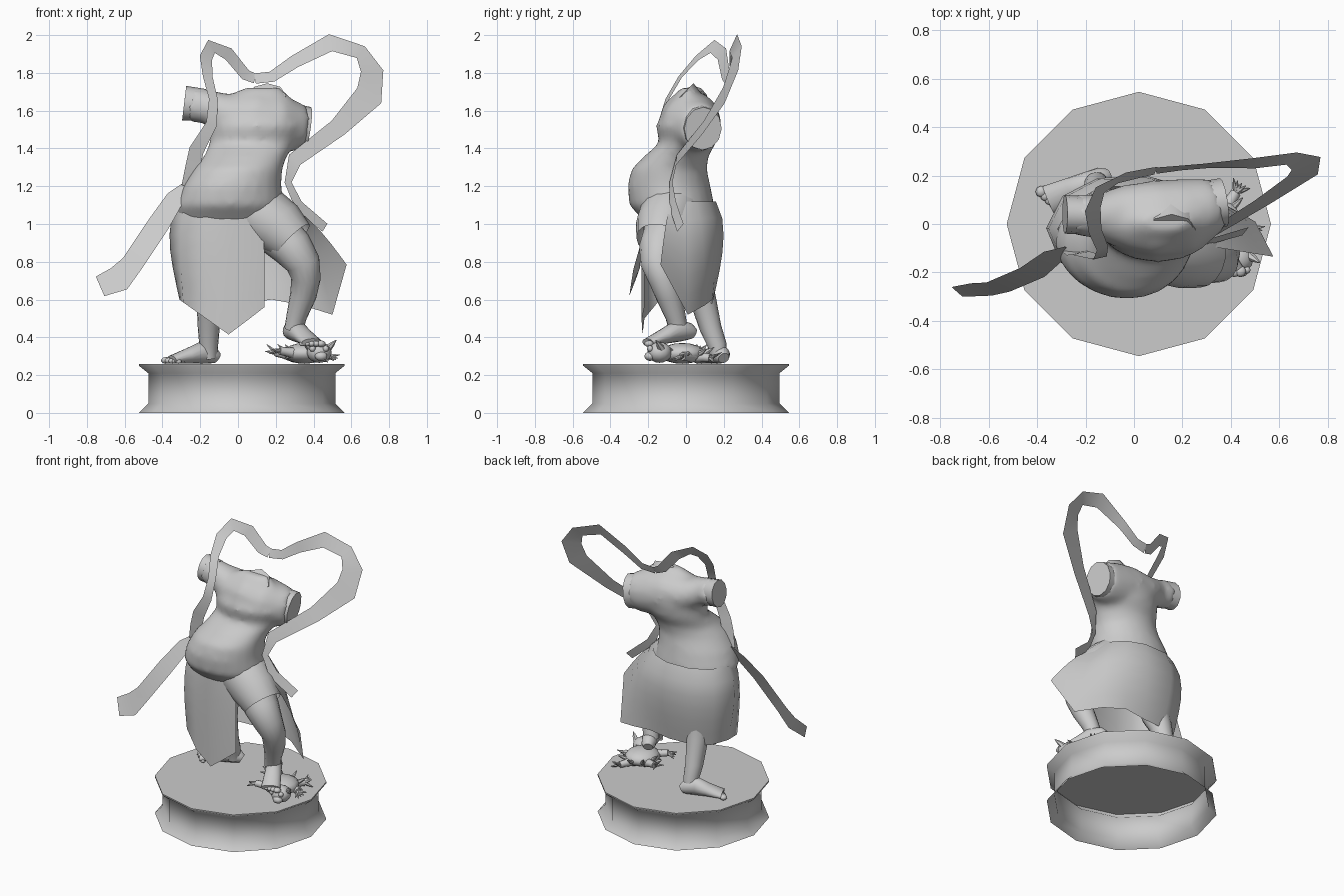
import bpy, bmesh, math, random
from mathutils import Vector

random.seed(4)
cube = bpy.data.objects.get("Cube")
if cube:
    bpy.data.objects.remove(cube, do_unlink=True)

stone = bpy.data.materials.new("grey stone")
stone.use_nodes = True
colour = (0.6, 0.6, 0.6, 1)
stone.diffuse_color = colour
stone.node_tree.nodes["Principled BSDF"].inputs["Base Color"].default_value = colour

X, Y, Z = Vector((1, 0, 0)), Vector((0, 1, 0)), Vector((0, 0, 1))


def finish(name, bm, angle=50):
    """Turn a bmesh into a shaded object."""
    bmesh.ops.recalc_face_normals(bm, faces=bm.faces)
    mesh = bpy.data.meshes.new(name)
    bm.to_mesh(mesh)
    bm.free()
    mesh.materials.append(stone)
    obj = bpy.data.objects.new(name, mesh)
    bpy.context.collection.objects.link(obj)
    bpy.ops.object.select_all(action='DESELECT')
    obj.select_set(True)
    bpy.context.view_layer.objects.active = obj
    bpy.ops.object.shade_smooth_by_angle(angle=math.radians(angle))
    return obj


def bridge(bm, first, second, closed=True):
    count = len(first)
    for i in range(count if closed else count - 1):
        j = (i + 1) % count
        bm.faces.new((first[i], first[j], second[j], second[i]))


def loft(name, rings, ref=Z, axis=None, segments=16, caps=(True, True), angle=50):
    """Elliptical rings (x, y, z, side radius, other radius) along a path."""
    bm = bmesh.new()
    centres = [Vector(r[:3]) for r in rings]
    loops = []
    for i, ring in enumerate(rings):
        tangent = axis or (centres[min(i + 1, len(rings) - 1)] - centres[max(i - 1, 0)]).normalized()
        side = tangent.cross(ref).normalized()
        other = side.cross(tangent)
        rx, ry = ring[3], ring[-1]
        loops.append([bm.verts.new(centres[i] + side * rx * math.cos(a) + other * ry * math.sin(a))
                      for a in (math.tau * k / segments for k in range(segments))])
    for first, second in zip(loops, loops[1:]):
        bridge(bm, first, second)
    for wanted, loop in zip(caps, (loops[0], loops[-1])):
        if wanted:
            bm.faces.new(loop)
    return finish(name, bm, angle)


def ball(name, centre, size, detail=10):
    bm = bmesh.new()
    bmesh.ops.create_uvsphere(bm, u_segments=detail, v_segments=detail - 3, radius=1)
    bmesh.ops.scale(bm, vec=size, verts=bm.verts)
    bmesh.ops.translate(bm, vec=centre, verts=bm.verts)
    return finish(name, bm)


def spike(name, base, tip, radius):
    base, tip = Vector(base), Vector(tip)
    ref = Y if abs((tip - base).normalized().z) > 0.8 else Z
    return loft(name, [(*base, radius), (*base.lerp(tip, 0.5), radius * 0.7), (*tip, 0.002)], ref, segments=6)


# Pedestal, open underneath
loft("pedestal", [(.02, 0, z, r) for z, r in ((0, .545), (.05, .495), (.21, .495), (.25, .545), (.26, .545))],
     ref=Y, axis=Z, segments=12, caps=(False, True), angle=60)

# Torso and shoulders, blended into one body
torso = loft("torso", [
    (.13, .01, 1.72, .1, .04),
    (.09, .01, 1.65, .21, .1),
    (.10, .01, 1.52, .25, .17),
    (.08, .01, 1.43, .23, .15),
    (.04, -.05, 1.36, .22, .17),
    (0, -.09, 1.29, .235, .2),
    (-.03, -.09, 1.2, .26, .22),
    (-.04, -.075, 1.1, .285, .225),
    (-.03, -.03, 1, .28, .18),
    (-.02, -.02, .9, .23, .14)], ref=Y, axis=Z, segments=24)
shoulders = loft("shoulders", [
    (-.25, .04, 1.635, .085, .095),
    (-.16, .03, 1.62, .09, .09),
    (-.06, .03, 1.58, .13, .11),
    (.08, .02, 1.56, .16, .15),
    (.2, .03, 1.53, .16, .16),
    (.3, .07, 1.515, .125, .135),
    (.35, .085, 1.51, .105, .115)])
torso.select_set(True)
bpy.context.view_layer.objects.active = torso
bpy.ops.object.join()
blend = torso.modifiers.new("blend", 'REMESH')
blend.voxel_size = .02
blend.use_smooth_shade = True
soften = torso.modifiers.new("soften", 'SMOOTH')
soften.iterations = 8

# Flat cut ends of the arms and neck
loft("right_arm_stub", [(-.18, .035, 1.63, .078, .085), (-.285, .04, 1.64, .08, .092)],
     axis=Vector((-1, 0, .12)).normalized(), segments=12)
loft("left_arm_stub", [(.28, .07, 1.52, .105, .12), (.37, .09, 1.505, .1, .115)],
     axis=Vector((1, .15, -.15)).normalized(), segments=12)
loft("neck", [(.15, .05, 1.6, .08, .12), (.155, -.025, 1.68, .092, .1)],
     ref=X, axis=Vector((0, -.7, .7)), segments=8)

# Wrapped skirt: columns run from the hip ring to an uneven hem, open over the raised leg
hem = [(.14, -.22, .56), (.05, -.235, .49), (-.05, -.23, .415), (-.17, -.22, .5), (-.29, -.15, .585),
       (-.31, -.02, .6), (-.25, .09, .59), (-.12, .13, .58), (.03, .14, .58), (.18, .14, .6),
       (.34, .1, .57), (.5, .01, .52), (.575, -.135, .785)]
middle = Vector((-.035, -.035, 1.12))
bm = bmesh.new()
columns = []
for point in map(Vector, hem):
    out = (point - middle).to_2d().normalized().to_3d()
    a = math.atan2(out.y / .2, out.x / .28)
    top = middle + Vector((.28 * math.cos(a), .2 * math.sin(a), 0))
    bulge = .05 * min(1, 1 + out.y)
    columns.append([bm.verts.new(top.lerp(point, t) + out * bulge * math.sin(math.pi * t ** .7))
                    for t in (k / 6 for k in range(7))])
for first, second in zip(columns, columns[1:]):
    bridge(bm, first, second, closed=False)
finish("skirt", bm)
loft("skirt_lap", [(.03, -.06, 1.1, .17), (.13, -.085, 1.04, .165), (.22, -.12, .98, .15),
                   (.29, -.14, .91, .125)], ref=Y, caps=(True, False))

# Legs
loft("right_leg", [(-.14, 0, .95, .13), (-.14, .05, .7, .09), (-.15, .09, .6, .07),
                   (-.155, .13, .45, .058), (-.155, .165, .36, .05), (-.155, .175, .29, .045)], ref=Y)
loft("left_leg", [(.08, -.04, 1.04, .13), (.2, -.1, .96, .125), (.29, -.14, .87, .11),
                  (.345, -.15, .79, .092), (.36, -.12, .71, .078), (.345, -.09, .62, .07),
                  (.31, -.055, .51, .054), (.295, -.04, .44, .05)], ref=Y)


def foot(name, heel, toe, big_side):
    """Foot resting on the line from heel to toe, with five toes."""
    heel, toe = Vector(heel), Vector(toe)
    rings = []
    for t, wide, tall in ((0, .03, .03), (.08, .045, .045), (.3, .05, .06), (.55, .055, .042), (.88, .062, .022)):
        rings.append((*(heel.lerp(toe, t) + Z * tall), wide, tall))
    loft(name, rings)
    across = (toe - heel).cross(Z).normalized() * big_side
    for k in range(5):
        r = .018 - k * .0015
        ball(f"{name}_toe", heel.lerp(toe, .93 - k * .03) + across * (.044 - k * .023) + Z * r,
             (r * 1.4, r * 1.4, r), 8)


foot("right_foot", (-.11, .2, .26), (-.385, .085, .26), 1)
foot("left_foot", (.265, .04, .39), (.41, -.235, .345), -1)

# Crushed creature under the raised foot
ball("creature_body", (.35, -.02, .315), (.11, .12, .055), 12)
ball("creature_head", (.43, -.14, .32), (.065, .065, .055), 12)
ball("creature_snout", (.44, -.19, .3), (.035, .03, .025))
for side in (-1, 1):
    ball("creature_eye", (.43 + side * .035, -.19, .34), (.017, .017, .017), 8)
    spike("creature_ear", (.43 + side * .045, -.13, .34), (.43 + side * .09, -.16, .385), .02)
limbs = {"front_arm": ((.33, -.08, .31), (.22, -.12, .33)), "rear_arm": ((.3, .02, .3), (.2, .06, .32)),
         "front_leg": ((.4, .03, .3), (.48, -.02, .3)), "rear_leg": ((.37, .05, .3), (.42, .13, .29))}
for name, (root, hand) in limbs.items():
    root, hand = Vector(root), Vector(hand)
    loft("creature_" + name, [(*root, .035), (*root.lerp(hand, .6), .024), (*hand, .022)], segments=8)
    out = (hand - root).normalized()
    for k in range(5):
        bend = out.cross(Z) * (k - 2) * .02 + Z * random.uniform(-.03, .04)
        spike("creature_claw", hand, hand + out * .045 + bend, .012)
for k in range(8):
    a = math.tau * k / 8
    base = Vector((.35 + .09 * math.cos(a), .01 + .09 * math.sin(a), .315))
    spike("creature_spine", base, base + Vector((.05 * math.cos(a), .05 * math.sin(a), random.uniform(-.04, .06))), .014)


def ribbon(name, path, normal):
    """Flat strip through (x, y, z, width) points, lying square to the normal."""
    bm = bmesh.new()
    rows = []
    for i, p in enumerate(path):
        tangent = Vector(path[min(i + 1, len(path) - 1)][:3]) - Vector(path[max(i - 1, 0)][:3])
        half = tangent.cross(Vector(normal)).normalized() * p[3] / 2
        rows.append([bm.verts.new(Vector(p[:3]) + s * half) for s in (-1, 1)])
    for first, second in zip(rows, rows[1:]):
        bridge(bm, first, second, closed=False)
    finish(name, bm)


# Floating scarf: small loop, big loop, and the tail at the hip
drape = (-.35, .85, -.45)
ribbon("scarf_small_loop", [
    (-.28, -.11, 1.2, .04), (-.24, -.12, 1.3, .08), (-.22, -.12, 1.39, .08), (-.14, -.14, 1.53, .06),
    (-.13, -.1, 1.66, .05), (-.16, -.03, 1.78, .055), (-.17, .06, 1.88, .07), (-.14, .14, 1.94, .08),
    (-.05, .19, 1.9, .08), (.04, .21, 1.79, .07), (.09, .22, 1.77, .06)], drape)
ribbon("scarf_big_loop", [
    (.09, .22, 1.77, .06), (.18, .23, 1.78, .06), (.3, .24, 1.86, .07), (.49, .25, 1.96, .1),
    (.65, .27, 1.91, .09), (.71, .25, 1.81, .13), (.695, .2, 1.68, .15), (.53, .09, 1.51, .1),
    (.3, -.05, 1.34, .08), (.265, -.08, 1.22, .04), (.32, -.07, 1.1, .06), (.46, -.03, .98, .06)], drape)
ribbon("scarf_tail", [
    (-.27, -.1, 1.21, .04), (-.33, -.13, 1.14, .1), (-.42, -.2, 1, .12),
    (-.56, -.26, .79, .12), (-.63, -.27, .71, .15), (-.73, -.28, .67, .12)], (.2, 1, -.3))
